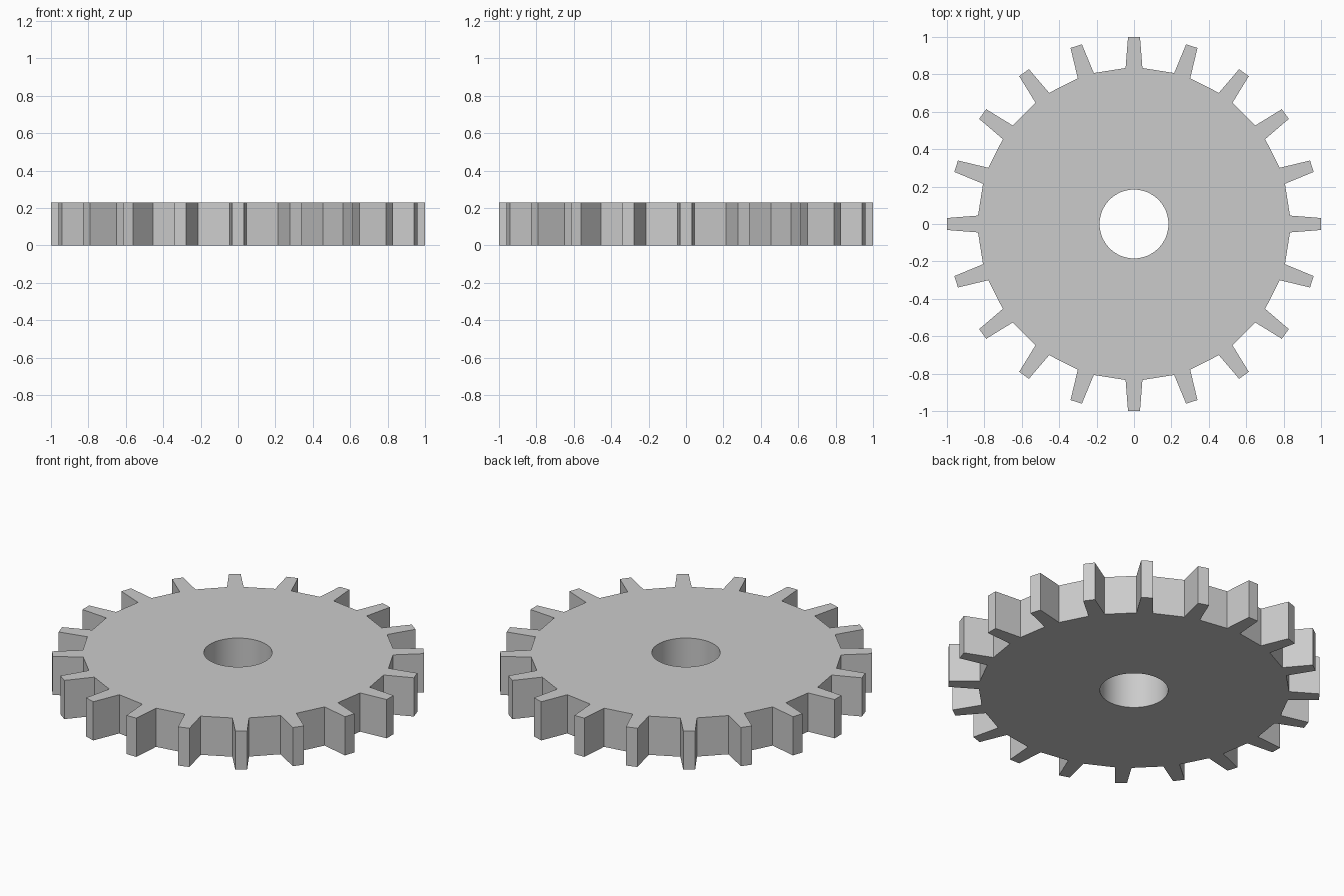
import bpy, bmesh
from math import sin, cos, pi, radians

if "Cube" in bpy.data.objects:
    bpy.data.objects.remove(bpy.data.objects["Cube"])

TEETH, HEIGHT = 20, 0.23
HOLE_R, HOLE_SEGS = 0.184, 64

# One tooth: (radial distance, sideways offset)
TOOTH = [(0.834, -0.045), (1.0, -0.032), (1.0, 0.032), (0.834, 0.045)]


def turned(r, t, a):
    return (r * cos(a) - t * sin(a), r * sin(a) + t * cos(a), 0)


def add_loop(bm, points):
    vs = [bm.verts.new(p) for p in points]
    return [bm.edges.new((vs[i - 1], vs[i])) for i in range(len(vs))]


# Toothed outline and round bore
bm = bmesh.new()
edges = add_loop(bm, [turned(r, t, 2 * pi * i / TEETH)
                      for i in range(TEETH) for r, t in TOOTH])
edges += add_loop(bm, [turned(HOLE_R, 0, 2 * pi * i / HOLE_SEGS)
                       for i in range(HOLE_SEGS)])

# Fill between the loops and thicken upwards
bmesh.ops.triangle_fill(bm, edges=edges, use_beauty=True, use_dissolve=False)
ext = bmesh.ops.extrude_face_region(bm, geom=bm.faces[:], use_keep_orig=True)
top = [g for g in ext["geom"] if isinstance(g, bmesh.types.BMVert)]
bmesh.ops.translate(bm, verts=top, vec=(0, 0, HEIGHT))
bmesh.ops.recalc_face_normals(bm, faces=bm.faces[:])

mesh = bpy.data.meshes.new("gear_wheel")
bm.to_mesh(mesh)
bm.free()
gear = bpy.data.objects.new("gear_wheel", mesh)
bpy.context.collection.objects.link(gear)

# Smooth bore, crisp teeth
bpy.context.view_layer.objects.active = gear
gear.select_set(True)
bpy.ops.object.shade_smooth_by_angle(angle=radians(15))
